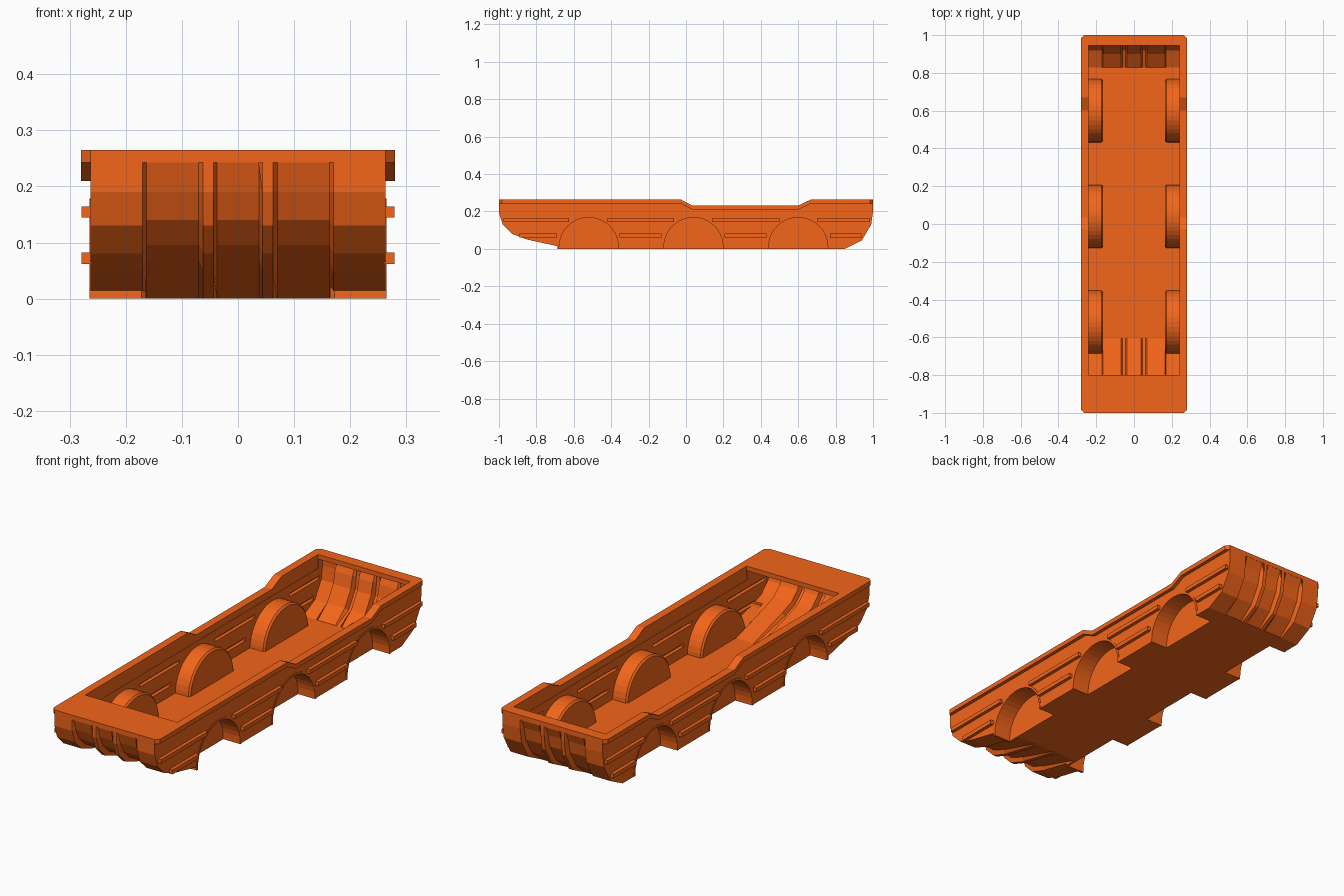
import bpy, bmesh, math

if "Cube" in bpy.data.objects:
    bpy.data.objects.remove(bpy.data.objects["Cube"])

mat = bpy.data.materials.new("orange")
mat.diffuse_color = (0.9, 0.13, 0.01, 1)
mat.use_nodes = True
mat.node_tree.nodes["Principled BSDF"].inputs["Base Color"].default_value = mat.diffuse_color


def finish(name, bm):
    bmesh.ops.recalc_face_normals(bm, faces=bm.faces)
    me = bpy.data.meshes.new(name)
    bm.to_mesh(me)
    bm.free()
    ob = bpy.data.objects.new(name, me)
    me.materials.append(mat)
    bpy.context.collection.objects.link(ob)
    return ob


def add_loft(bm, sections):
    """Closed (y, z) sections placed at x stations, capped at both ends."""
    rings = [[bm.verts.new((x, y, z)) for y, z in pts] for x, pts in sections]
    for a, b in zip(rings, rings[1:]):
        for i in range(len(a)):
            j = (i + 1) % len(a)
            bm.faces.new((a[i], a[j], b[j], b[i]))
    bm.faces.new(rings[0])
    bm.faces.new(rings[-1][::-1])


def loft(name, sections):
    bm = bmesh.new()
    add_loft(bm, sections)
    return finish(name, bm)


def rect(y0, y1, z0, z1):
    return [(y0, z0), (y1, z0), (y1, z1), (y0, z1)]


def boolean(ob, tool, op):
    tool.hide_render = True
    m = ob.modifiers.new("bool", 'BOOLEAN')
    m.object, m.operation, m.solver = tool, op, 'EXACT'
    bpy.context.view_layer.objects.active = ob
    bpy.ops.object.modifier_apply(modifier=m.name)
    bpy.data.objects.remove(tool)


# hull profiles: plain ends and recessed end panels
plain = [(-1, .245), (-1, .19), (-.98, .13), (-.93, .08), (-.85, .05), (-.62, 0),
         (.85, 0), (.94, .045), (.99, .13), (1, .2), (1, .245)]
recess = [(-1, .245), (-.982, .19), (-.958, .14), (-.912, .096), (-.84, .068), (-.62, 0),
          (.85, 0), (.922, .06), (.968, .14), (.981, .2), (1, .245)]
dip = [(1, .265), (.67, .265), (.6, .232), (.035, .232), (-.03, .265), (-1, .265)]


def shift(pts, dz):
    return [(y, z + dz) for y, z in pts]


def stations(half, fn):
    right = [(half, plain), (.17, plain), (.163, recess), (.07, recess),
             (.062, plain), (.044, plain), (.037, recess)]
    return [(-x, fn(p)) for x, p in right] + [(x, fn(p)) for x, p in right[::-1]]


hull = loft("hull", stations(.263, lambda p: p + shift(dip, -.01)))

# rim with chamfered corners
bm = bmesh.new()
add_loft(bm, [(s * .28, dip + shift(dip[::-1], -.022)) for s in (-1, 1)])
corners = [e for e in bm.edges if all(abs(v.co.y) > .99 for v in e.verts)
           and abs(e.verts[0].co.x - e.verts[1].co.x) < .01]
bmesh.ops.bevel(bm, geom=corners, offset=.017, segments=1, affect='EDGES')
boolean(hull, finish("rim", bm), 'UNION')

# cavity following the hull as a thin shell, then the top opening
boolean(hull, loft("cavity", stations(
    .24, lambda p: [(y * .976, .018 + z * .918) for y, z in p])), 'DIFFERENCE')
boolean(hull, loft("opening", [(s * .2415, rect(-.8, .945, .2, .3)) for s in (-1, 1)]),
        'DIFFERENCE')

# side ribs, matched by shallow grooves on the inside
upper = [(-.975, -.625), (-.42, -.065), (.14, .5), (.7, .985)]
lower = [(-.89, -.69), (-.355, -.13), (.205, .43), (.77, .94)]


def rib_mesh(name, x0, x1, trim, tz):
    bm = bmesh.new()
    for spans, z0, z1 in ((upper, .145, .164), (lower, .062, .082)):
        for y0, y1 in spans:
            for s in (-1, 1):
                r = rect(y0 + trim, y1 - trim, z0 + tz, z1 - tz)
                add_loft(bm, [(s * x0, r), (s * x1, r)])
    return finish(name, bm)


boolean(hull, rib_mesh("grooves", .2, .257, .03, .002), 'DIFFERENCE')


# wheel arches: half-round housings hollowed from outside
def half_disc(cy, r, low, cz=.01, n=20):
    arc = [(cy + r * math.cos(math.pi * i / n), cz + r * math.sin(math.pi * i / n))
           for i in range(n + 1)]
    return arc + [(cy - r, low), (cy + r, low)]


housings, wells = bmesh.new(), bmesh.new()
for cy in (-.52, .04, .6):
    for s in (-1, 1):
        add_loft(housings, [(s * .164, half_disc(cy, .16, 0)),
                            (s * .172, half_disc(cy, .168, 0)),
                            (s * .265, half_disc(cy, .168, 0))])
        add_loft(wells, [(s * .176, half_disc(cy, .158, -.05)),
                         (s * .32, half_disc(cy, .158, -.05))])
boolean(hull, finish("arch_housings", housings), 'UNION')
boolean(hull, finish("wheel_wells", wells), 'DIFFERENCE')

rib_mesh("side_ribs", .26, .279, 0, 0)
